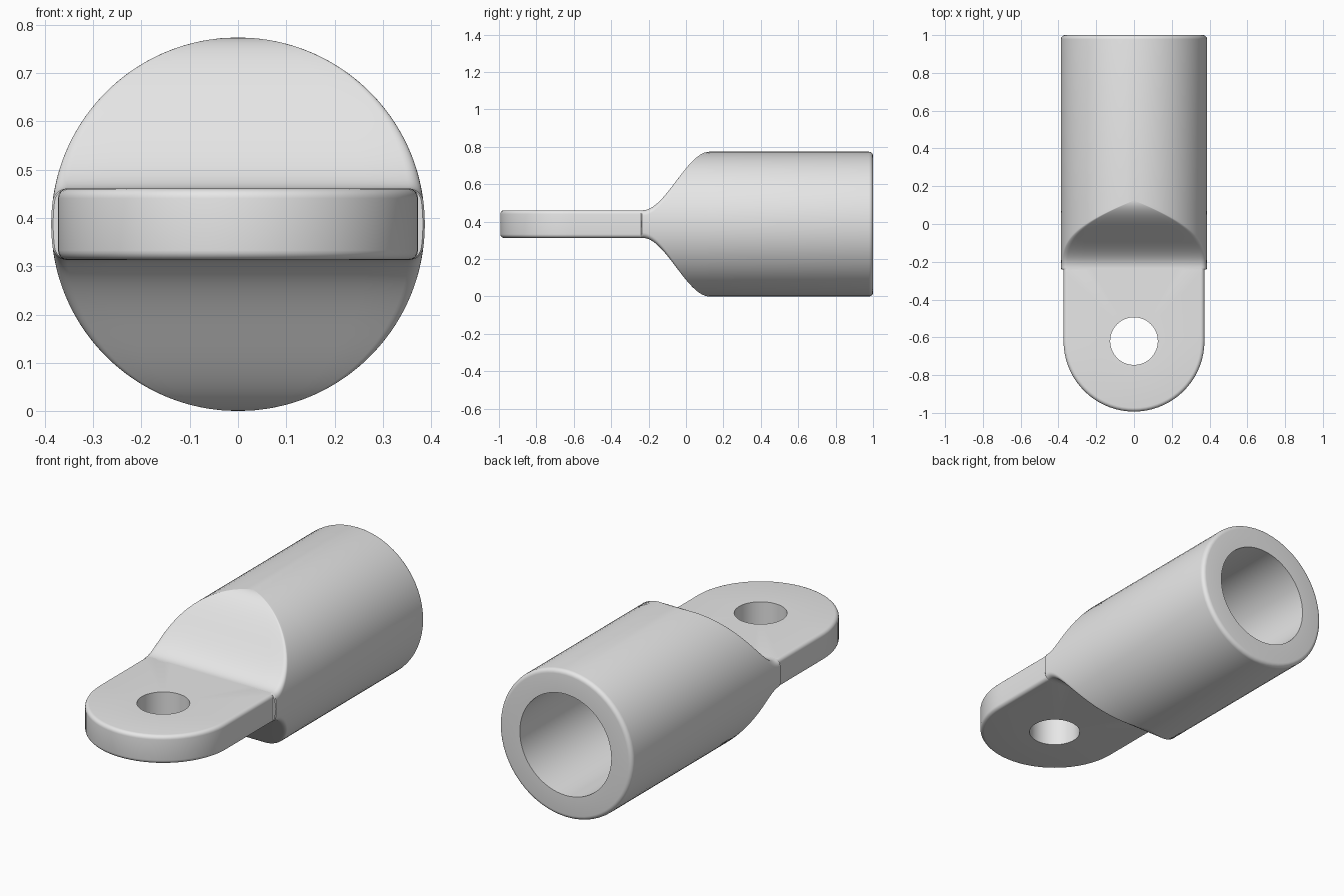
import bpy, bmesh
from math import sin, cos, tan, pi, atan2, sqrt, radians

if "Cube" in bpy.data.objects:
    bpy.data.objects.remove(bpy.data.objects["Cube"], do_unlink=True)

RADIUS = 0.387          # barrel radius, also the height of its axis
BORE = 0.266
HALF = 0.074            # half thickness of the tongue
TONGUE_W = 0.373
EYE_Y = -0.62

metal = bpy.data.materials.new("grey metal")
metal.use_nodes = True
GREY = (0.8, 0.8, 0.8, 1)
metal.diffuse_color = GREY
metal.node_tree.nodes["Principled BSDF"].inputs["Base Color"].default_value = GREY


def loft(name, rings, closed=False):
    """Skin a list of matching point loops, capped at the ends or joined up."""
    bm = bmesh.new()
    loops = [[bm.verts.new(p) for p in ring] for ring in rings]
    n = len(loops[0])
    pairs = list(zip(loops, loops[1:]))
    if closed:
        pairs.append((loops[-1], loops[0]))
    for a, b in pairs:
        for i in range(n):
            j = (i + 1) % n
            bm.faces.new((a[i], a[j], b[j], b[i]))
    if not closed:
        bm.faces.new(loops[0])
        bm.faces.new(loops[-1])
    bmesh.ops.remove_doubles(bm, verts=bm.verts[:], dist=0.0001)
    bmesh.ops.recalc_face_normals(bm, faces=bm.faces[:])
    mesh = bpy.data.meshes.new(name)
    bm.to_mesh(mesh)
    bm.free()
    mesh.materials.append(metal)
    obj = bpy.data.objects.new(name, mesh)
    bpy.context.collection.objects.link(obj)
    bpy.ops.object.select_all(action='DESELECT')
    obj.select_set(True)
    bpy.context.view_layer.objects.active = obj
    bpy.ops.object.shade_smooth_by_angle(angle=radians(35))
    return obj


def section(y, radius, h, r=0.03):
    """Circle cut flat at +-h, with the corners rounded by r."""
    cx, cz = sqrt(max(0, (radius - r) ** 2 - (h - r) ** 2)), h - r
    b = atan2(cz, cx)
    quad = [(radius * cos(b * i / 16), radius * sin(b * i / 16)) for i in range(17)]
    for i in range(1, 7):
        a = b + (pi / 2 - b) * i / 6
        quad.append((cx + r * cos(a), cz + r * sin(a)))
    quad += [(cx * (1 - i / 4), h) for i in range(1, 5)]
    top = quad + [(-x, z) for x, z in quad[::-1]]
    loop = top + [(x, -z) for x, z in top[::-1]]
    return [(x, y, RADIUS + z) for x, z in loop]


# Barrel: flattened neck flaring into a round socket with a blind bore
START, END = -0.23, 0.125
rings = [section(-0.24, RADIUS - 0.004, HALF), section(-0.235, RADIUS, HALF)]
STEPS = 28
for i in range(STEPS + 1):
    t = i / STEPS
    ease = t * t * (3 - 2 * t)
    rings.append(section(START + (END - START) * t, RADIUS,
                         HALF + (RADIUS - HALF) * ease))
LIP = 0.022
for i in range(6):
    a = pi / 2 * i / 5
    rad = RADIUS - LIP * (1 - cos(a))
    rings.append(section(1 - LIP + LIP * sin(a), rad, rad))
rings += [section(y, BORE, BORE) for y in (1, 0.15)]
loft("barrel", rings)


# Tongue: round-ended plate with softened edges and a bolt hole
def outline(inset, z):
    w = TONGUE_W - inset
    back = TONGUE_W * tan(radians(50))
    pts = []
    for i in range(72):
        a = radians(5 * i)
        d = w
        if sin(a) > 0:
            d = min(w / max(abs(cos(a)), 1e-6), back / sin(a))
        pts.append((d * cos(a), EYE_Y + d * sin(a), RADIUS + z))
    return pts


def hole(z):
    return [(0.126 * cos(radians(5 * i)), EYE_Y + 0.126 * sin(radians(5 * i)),
             RADIUS + z) for i in range(72)]


EDGE = 0.02
corner = [(EDGE * (1 - sin(a)), HALF - EDGE * (1 - cos(a)))
          for a in (pi / 2 * i / 5 for i in range(6))]
profile = corner + [(inset, -z) for inset, z in corner[::-1]]
rings = [hole(HALF)] + [outline(*p) for p in profile] + [hole(-HALF)]
loft("tongue", rings, closed=True)
